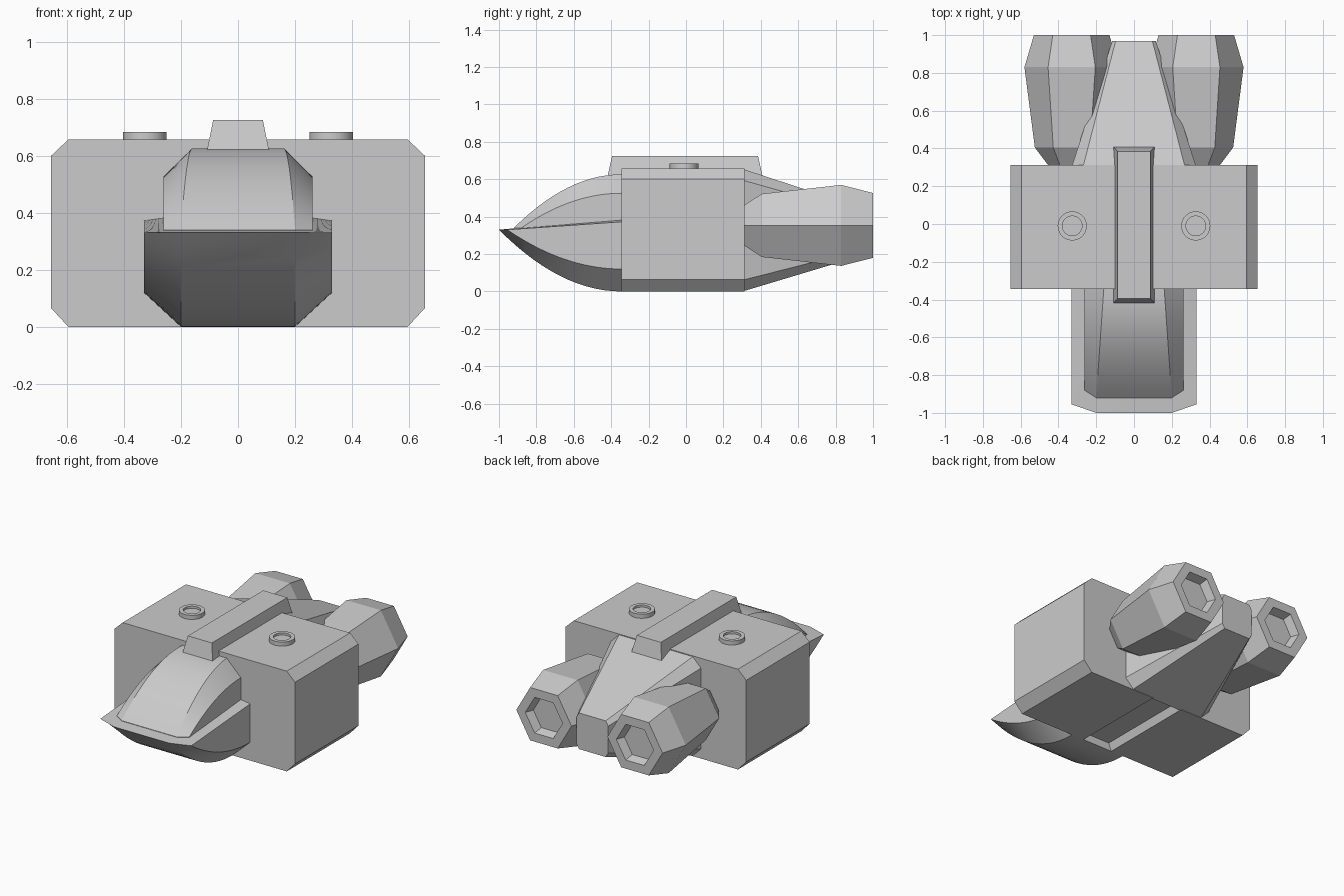
import bpy, bmesh, math

cube = bpy.data.objects.get("Cube")
if cube:
    bpy.data.objects.remove(cube, do_unlink=True)

grey = bpy.data.materials.new("hull_grey")
grey.use_nodes = True
GREY = (0.6, 0.6, 0.6, 1)
grey.diffuse_color = GREY
grey.node_tree.nodes["Principled BSDF"].inputs["Base Color"].default_value = GREY


def loft(name, rings, smooth=None):
    """Skin a list of equal-length closed rings and cap both ends."""
    bm = bmesh.new()
    rows = [[bm.verts.new(p) for p in ring] for ring in rings]
    n = len(rows[0])
    for a, b in zip(rows, rows[1:]):
        for i in range(n):
            j = (i + 1) % n
            bm.faces.new((a[i], a[j], b[j], b[i]))
    bm.faces.new(rows[0])
    bm.faces.new(rows[-1])
    bmesh.ops.remove_doubles(bm, verts=bm.verts, dist=0.0001)
    bmesh.ops.recalc_face_normals(bm, faces=bm.faces)
    mesh = bpy.data.meshes.new(name)
    bm.to_mesh(mesh)
    bm.free()
    mesh.materials.append(grey)
    obj = bpy.data.objects.new(name, mesh)
    bpy.context.collection.objects.link(obj)
    if smooth:
        bpy.ops.object.select_all(action="DESELECT")
        obj.select_set(True)
        bpy.context.view_layer.objects.active = obj
        bpy.ops.object.shade_smooth_by_angle(angle=math.radians(smooth))
    return obj


def mirrored(half):
    """Complete a right-hand half outline (x, y, z) with its mirror image."""
    return half + [(-x, y, z) for x, y, z in reversed(half)]


def chamfered(y, w, z0, z1, cx, cz):
    """Chamfered rectangle outline across the body at depth y."""
    return mirrored([(w - cx, y, z0), (w, y, z0 + cz),
                     (w, y, z1 - cz), (w - cx, y, z1)])


# Main block, with a shallow channel along its underside
def block_ring(y):
    half = [(0.09, y, 0.05), (0.11, y, 0), (0.595, y, 0), (0.655, y, 0.065),
            (0.655, y, 0.6), (0.595, y, 0.657)]
    return mirrored(half)


FRONT, BACK = -0.345, 0.312
loft("main_block", [block_ring(FRONT), block_ring(BACK)])

# Tapered tail
loft("tail", [chamfered(BACK - 0.01, 0.33, 0, 0.655, 0.06, 0.06),
              chamfered(0.97, 0.115, 0.2, 0.437, 0.018, 0.03)])

# Curved nose: lower hull and canopy, both following a parabola to the tip
STEPS = 14


def hull_ring(s):
    f = 1 - s * s
    outer, inner = FRONT - 0.61 * s, FRONT - 0.655 * s
    return mirrored([(0.2, inner, 0.33 - 0.33 * f),
                     (0.33, outer, 0.33 - 0.21 * f),
                     (0.33, outer, 0.33 + 0.042 * (1 - s)),
                     (0.2, inner, 0.33 + 0.06 * (1 - s))])


def canopy_ring(s):
    f = 1 - s * s
    outer, inner = FRONT - 0.535 * s, FRONT - 0.575 * s
    x = 0.16 + 0.04 * s
    return mirrored([(0.2, inner, 0.325), (0.262, outer, 0.325),
                     (0.262, outer, 0.34 + 0.185 * f),
                     (x, inner, 0.34 + 0.286 * f)])


for name, ring in (("nose_hull", hull_ring), ("canopy", canopy_ring)):
    loft(name, [ring(i / STEPS) for i in range(STEPS + 1)], smooth=20)


# Spine bar on the roof
def rect(x, y0, y1, z):
    return [(x, y0, z), (x, y1, z), (-x, y1, z), (-x, y0, z)]


loft("roof_spine", [rect(0.11, -0.42, 0.41, 0.613),
                    rect(0.087, -0.395, 0.385, 0.725)])


def circle(cx, cy, z, r, n=40):
    return [(cx + r * math.cos(2 * math.pi * i / n),
             cy + r * math.sin(2 * math.pi * i / n), z) for i in range(n)]


def hexagon(cx, y, r):
    return [(cx + r * math.cos(math.pi * i / 3), y,
             0.353 + r * math.sin(math.pi * i / 3)) for i in range(6)]


# Paired hatches and engines; the last rings form the recesses
HATCH = [(0.65, 0.077), (0.684, 0.077), (0.684, 0.052), (0.67, 0.052)]
ENGINE = [(0.25, 0.09), (0.312, 0.125), (0.405, 0.195), (0.83, 0.25),
          (1.0, 0.2), (1.0, 0.135), (0.945, 0.115)]
for side, sx in (("left", 1), ("right", -1)):
    loft(side + "_roof_hatch",
         [circle(sx * 0.327, -0.01, z, r) for z, r in HATCH], smooth=30)
    loft(side + "_engine", [hexagon(sx * 0.33, y, r) for y, r in ENGINE])
